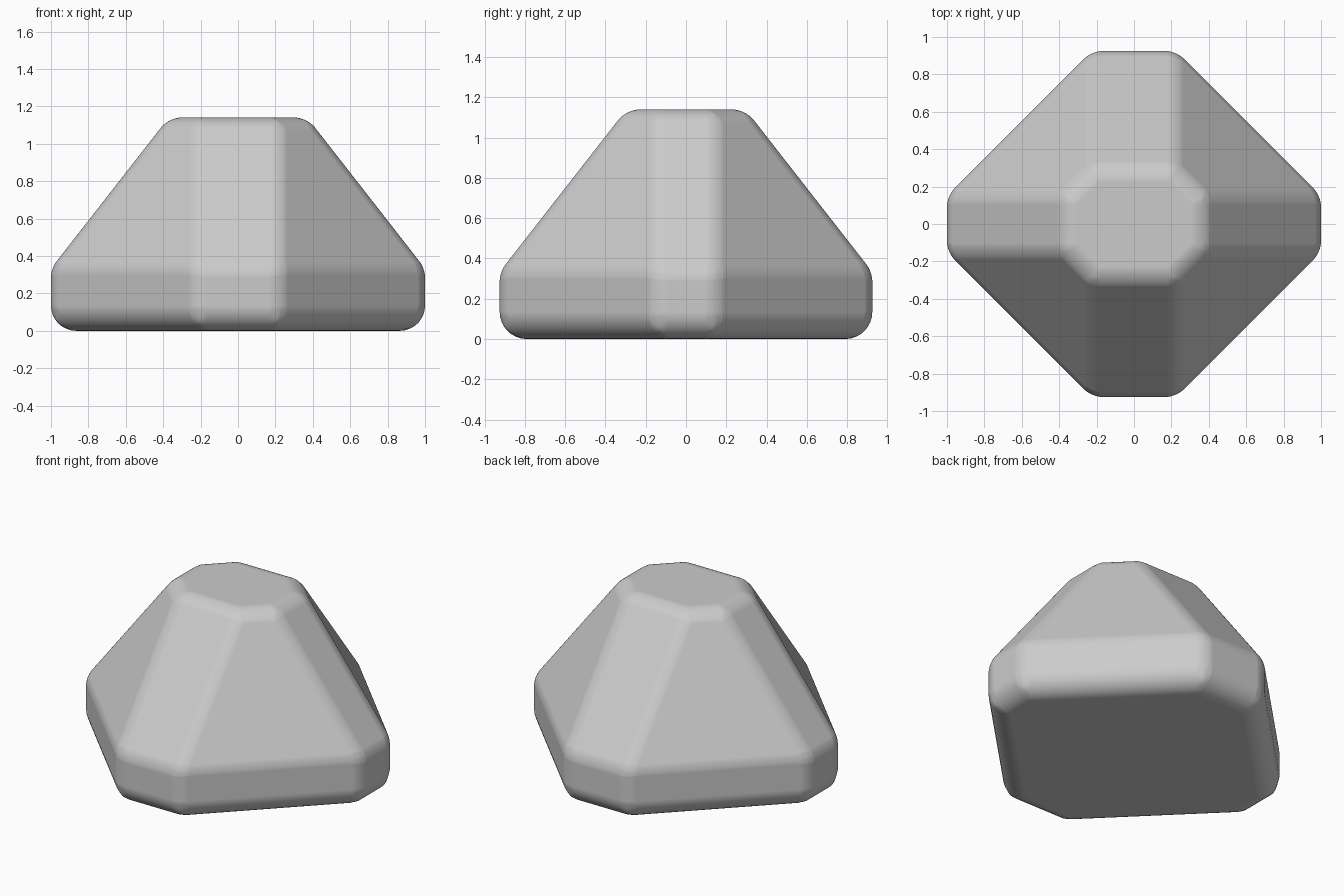
import bpy
import bmesh
import math

cube = bpy.data.objects.get("Cube")
if cube:
    bpy.data.objects.remove(cube, do_unlink=True)

RADIUS = 0.135          # rounding radius of every edge
FLAT_X, FLAT_Y = 0.225, 0.15   # half widths of the front and side facets


def octagon(bm, half_x, half_y, z):
    """Ring of eight corners with the same facet widths at any size."""
    quarter = [(half_x, FLAT_Y), (FLAT_X, half_y)]
    pts = quarter + [(-x, y) for x, y in reversed(quarter)]
    pts += [(-x, -y) for x, y in pts]
    return [bm.verts.new((x, y, z)) for x, y in pts]


# Faceted body: straight plinth, then a taper to the flat top
bm = bmesh.new()
rings = [octagon(bm, 1.0, 0.925, 0.0),
         octagon(bm, 1.0, 0.925, 0.333),
         octagon(bm, 0.37, 0.295, 1.14)]
for low, high in zip(rings, rings[1:]):
    for i in range(8):
        j = (i + 1) % 8
        bm.faces.new((low[i], low[j], high[j], high[i]))
bm.faces.new(reversed(rings[0]))
bm.faces.new(rings[-1])
bmesh.ops.recalc_face_normals(bm, faces=bm.faces)

# Bevel weight follows the fold angle, so all edges share one radius
weight = bm.edges.layers.float.new("bevel_weight_edge")
for edge in bm.edges:
    edge[weight] = math.tan(edge.calc_face_angle() / 2)
for face in bm.faces:
    face.smooth = True

mesh = bpy.data.meshes.new("rounded_body")
bm.to_mesh(mesh)
bm.free()
body = bpy.data.objects.new("rounded_body", mesh)
bpy.context.collection.objects.link(body)

# Rounded edges
bevel = body.modifiers.new("rounding", "BEVEL")
bevel.limit_method = "WEIGHT"
bevel.offset_type = "OFFSET"
bevel.width = RADIUS
bevel.segments = 8
bevel.harden_normals = True

# Plain grey
grey = bpy.data.materials.new("light_grey")
grey.use_nodes = True
colour = (0.6, 0.6, 0.6, 1.0)
grey.diffuse_color = colour
grey.node_tree.nodes["Principled BSDF"].inputs["Base Color"].default_value = colour
mesh.materials.append(grey)
